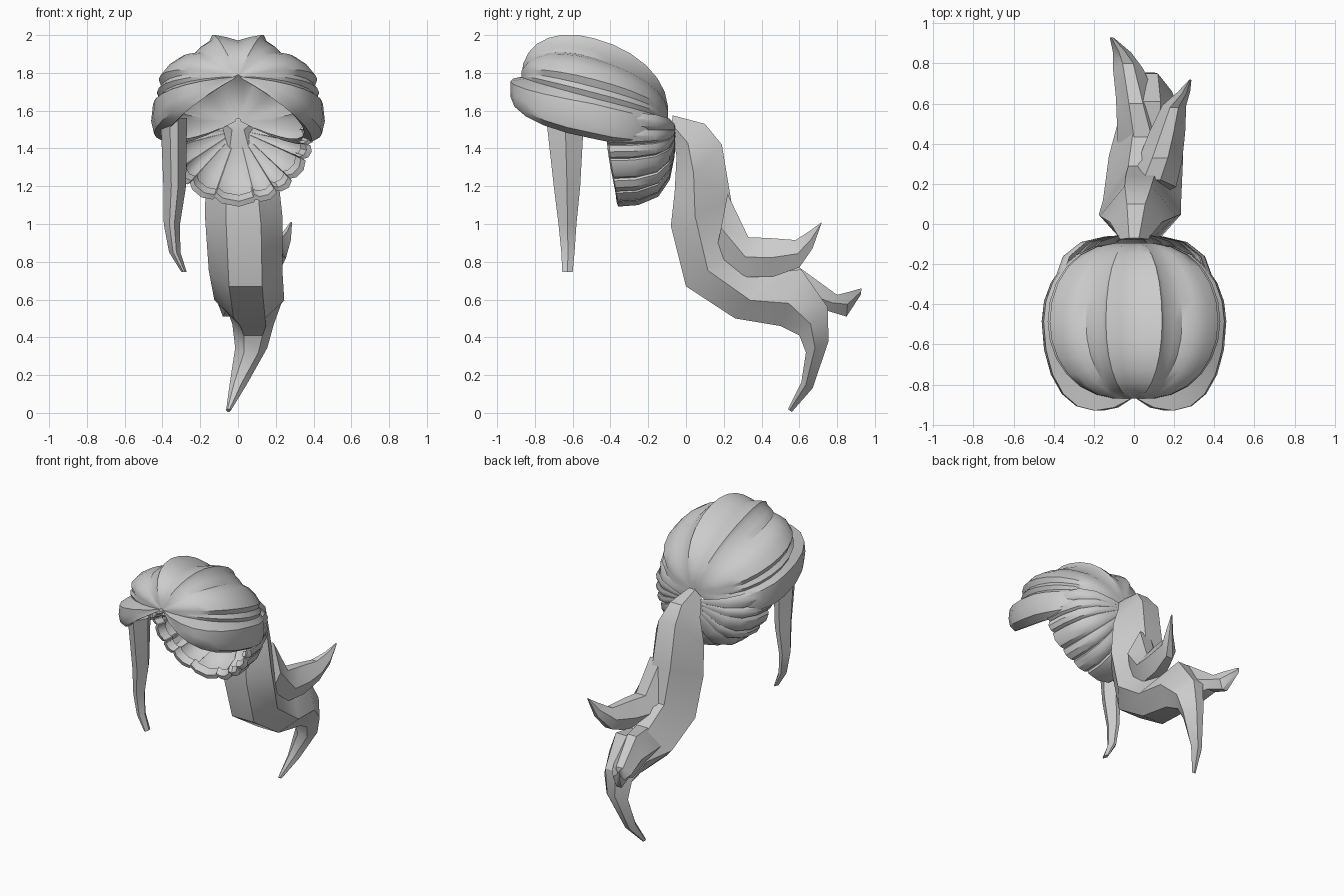
import bpy, bmesh
from math import sin, cos, pi, radians
from mathutils import Vector

if "Cube" in bpy.data.objects:
    bpy.data.objects.remove(bpy.data.objects["Cube"])

HEAD = Vector((0, -0.45, 1.5))


def make_object(name, rows, closed=False):
    """Skin a grid of rows of points; closed makes a capped tube."""
    bm = bmesh.new()
    grid = [[bm.verts.new(p) for p in row] for row in rows]
    n = len(grid[0])
    for a, b in zip(grid, grid[1:]):
        for i in range(n if closed else n - 1):
            j = (i + 1) % n
            bm.faces.new((a[i], a[j], b[j], b[i]))
    if closed:
        bm.faces.new(grid[0])
        bm.faces.new(grid[-1])
    bmesh.ops.remove_doubles(bm, verts=bm.verts, dist=0.0005)
    bmesh.ops.recalc_face_normals(bm, faces=bm.faces)
    # open shells must face away from the middle of the head
    if not closed:
        out = sum(f.normal.dot(f.calc_center_median() - HEAD) * f.calc_area() for f in bm.faces)
        if out < 0:
            bmesh.ops.reverse_faces(bm, faces=bm.faces)
    mesh = bpy.data.meshes.new(name)
    bm.to_mesh(mesh)
    bm.free()
    ob = bpy.data.objects.new(name, mesh)
    bpy.context.collection.objects.link(ob)
    bpy.ops.object.select_all(action='DESELECT')
    ob.select_set(True)
    bpy.context.view_layer.objects.active = ob
    bpy.ops.object.shade_smooth_by_angle(angle=radians(33))
    return ob


def lock(name, stations, front=0.45, back=0.35, side=0.5):
    """Six-sided hair lock. Station: front y, z, back y, z, centre x, half width."""
    rows = []
    for fy, fz, by, bz, x, w in stations:
        my, mz = fy + (by - fy) * side, fz + (bz - fz) * side
        rows.append([(x - front * w, fy, fz), (x + front * w, fy, fz), (x + w, my, mz),
                     (x + back * w, by, bz), (x - back * w, by, bz), (x - w, my, mz)])
    return make_object(name, rows, closed=True)


# Crown: stepped half section swept from the front parting to the knot
half = [(0, .285), (.07, .305), (.14, .318), (.155, .285), (.20, .255), (.24, .215),
        (.30, .205), (.37, .16), (.42, .10), (.405, .06), (.43, .03), (.415, 0),
        (.45, -.03), (.46, -.12), (.445, -.185), (.39, -.215), (.35, -.18)]
section = [(-x, z) for x, z in reversed(half[1:])] + half
STEPS = 14
rows = []
for i in range(STEPS + 1):
    a = pi * i / STEPS
    row = []
    for x, z in section:
        puff = 0.17
        if i < STEPS / 2:
            puff = 0.65 if z < 0 else 0.12 if z < 0.2 else 0.02
        c = -cos(a) * (1 + puff * sin(a))
        s = max(sin(a), 0.03)
        row.append((x * s, -0.485 + 0.385 * c, 1.665 + 0.115 * cos(a) + z * s))
    rows.append(row)
make_object("crown_hair", rows)

# Nape: pleated bowl of uneven strands fanning from the knot, rim turned in
edges = [-104, -88, -75, -56, -42, -19, 14, 32, 47, 66, 78, 90, 104]
profile = [(0.08, 0), (0.35, .02), (0.65, .10), (0.87, .30), (0.98, .65), (1.0, 1.0),
           (0.93, 1.03), (0.85, .90)]
rows = []
for r, d in profile:
    row = []
    for start, end in zip(edges, edges[1:]):
        for f, rib in ((0.0, .95), (0.2, 1.0), (0.6, 1.02), (0.96, .985)):
            t = radians(start + (end - start) * f)
            depth = 0.305 + 0.05 * abs(sin(t)) ** 3
            R = 0.40 * rib * r
            row.append((R * sin(t), -0.055 - depth * d - 0.03 * (1 - rib), 1.5 - R * cos(t)))
    rows.append(row)
make_object("nape_hair", rows)

# Ponytail and its two flicked-out tips
lock("ponytail", [
    (-.08, 1.50, -.07, 1.575, 0, .07), (-.05, 1.36, .10, 1.53, .01, .13),
    (-.06, 1.17, .19, 1.42, .02, .19), (-.08, .99, .24, 1.12, .03, .205),
    (0, .67, .29, .88, .04, .195), (.26, .50, .46, .74, .06, .185),
    (.50, .46, .61, .76, .08, .15), (.60, .41, .75, .56, .08, .11),
    (.635, .32, .755, .38, .07, .085), (.61, .16, .67, .13, 0, .045),
    (.54, .02, .56, .005, -.05, .013)], side=0.4)
lock("ponytail_upper_tip", [
    (.15, .80, .22, 1.16, .09, .12), (.30, .72, .33, .93, .13, .11),
    (.46, .72, .45, .925, .165, .09), (.60, .77, .58, .915, .20, .06),
    (.67, .87, .65, .96, .25, .03), (.715, 1.0, .72, 1.01, .28, .006)])
lock("ponytail_lower_tip", [
    (.36, .52, .40, .76, .05, .13), (.66, .50, .60, .77, .01, .10),
    (.75, .54, .80, .625, -.03, .075), (.85, .51, .86, .64, -.06, .045),
    (.925, .625, .93, .66, -.11, .01)])

# Single loose lock in front of the face
lock("side_lock", [
    (-.74, 1.56, -.54, 1.56, -.34, .07), (-.70, 1.2, -.56, 1.2, -.335, .06),
    (-.675, 1.0, -.58, 1.0, -.35, .043), (-.66, .85, -.59, .85, -.335, .03),
    (-.655, .745, -.60, .745, -.285, .014)], front=0.3, back=0.3)
